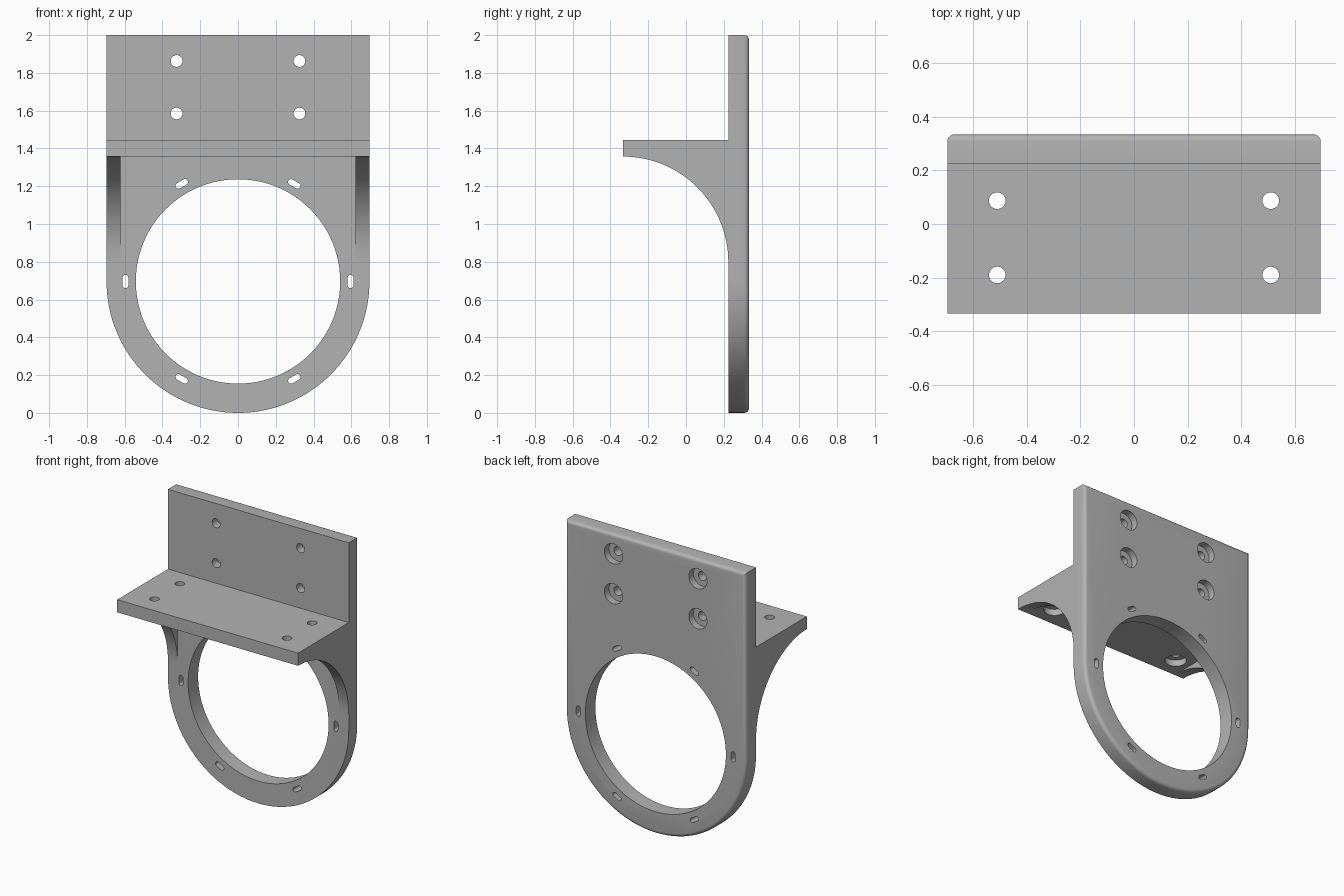
import bpy, bmesh
from math import pi, sin, cos, radians
from mathutils import Vector

cube = bpy.data.objects.get("Cube")
if cube:
    bpy.data.objects.remove(cube, do_unlink=True)

R = 0.696                      # half width and radius of the rounded base
FRONT, INNER, BACK = -0.334, 0.224, 0.334
SHELF_TOP, SHELF_BOTTOM, TOP = 1.445, 1.357, 2.0
CENTRE = Vector((0, R))

grey = bpy.data.materials.new("grey metal")
grey.use_nodes = True
colour = (0.45, 0.45, 0.45, 1)
grey.diffuse_color = colour
grey.node_tree.nodes["Principled BSDF"].inputs["Base Color"].default_value = colour


def arc(centre, radius, start, end, steps):
    return [Vector(centre) + radius * Vector((cos(a), sin(a)))
            for a in (start + (end - start) * i / steps for i in range(steps + 1))]


def circle(centre, radius, steps=32):
    return arc(centre, radius, 0, 2 * pi, steps)[:-1]


def prism(name, profiles, axis, low, high, round_back=0):
    """Extrude 2D outlines along one axis; optionally round the far rim."""
    place = {"X": lambda p, h: (h, p[0], p[1]),
             "Y": lambda p, h: (p[0], h, p[1]),
             "Z": lambda p, h: (p[0], p[1], h)}[axis]
    bm = bmesh.new()
    rims = []
    for points in profiles:
        a, b = [[bm.verts.new(place(p, h)) for p in points] for h in (low, high)]
        bm.faces.new(a)
        rims += bm.faces.new(b[::-1]).edges
        for i in range(len(a)):
            j = (i + 1) % len(a)
            bm.faces.new((a[j], a[i], b[i], b[j]))
    bmesh.ops.recalc_face_normals(bm, faces=bm.faces)
    if round_back:
        bmesh.ops.bevel(bm, geom=rims, offset=round_back, segments=5,
                        profile=0.5, affect="EDGES")
    mesh = bpy.data.meshes.new(name)
    bm.to_mesh(mesh)
    bm.free()
    mesh.materials.append(grey)
    obj = bpy.data.objects.new(name, mesh)
    bpy.context.collection.objects.link(obj)
    return obj


def combine(target, other, operation):
    """Apply a boolean and discard the helper."""
    mod = target.modifiers.new(other.name, "BOOLEAN")
    mod.object, mod.operation, mod.solver = other, operation, "EXACT"
    bpy.context.view_layer.objects.active = target
    bpy.ops.object.modifier_apply(modifier=mod.name)
    bpy.data.objects.remove(other, do_unlink=True)


def slot(angle):
    """Tangential rounded slot on the bolt circle."""
    out = Vector((cos(angle), sin(angle)))
    along = Vector((-out.y, out.x))
    mid = CENTRE + 0.596 * out
    return (arc(mid + 0.02 * along, 0.0155, angle, angle + pi, 10)
            + arc(mid - 0.02 * along, 0.0155, angle + pi, angle + 2 * pi, 10))


# Back plate with a round base and softened rear rim
outline = [Vector((R, TOP)), Vector((-R, TOP))] + arc(CENTRE, R, pi, 2 * pi, 64)
bracket = prism("mounting_bracket", [outline], "Y", INNER, BACK, 0.026)

# Shelf and curved side gussets, cut open between the gussets
drop = INNER - FRONT
curve = arc((FRONT, SHELF_BOTTOM - drop), drop, pi / 2, 0, 32)
inside = INNER + 0.04
side = ([Vector((inside, SHELF_TOP)), Vector((FRONT, SHELF_TOP))] + curve
        + [Vector((inside, SHELF_BOTTOM - drop))])
shelf = prism("shelf", [side], "X", -R, R)
w = 0.622
opening = [(-w, FRONT - 0.1), (w, FRONT - 0.1), (w, INNER + 0.1), (-w, INNER + 0.1)]
combine(shelf, prism("opening", [opening], "Z", 0.5, SHELF_BOTTOM), "DIFFERENCE")
combine(bracket, shelf, "UNION")

# Large ring opening and six slots
combine(bracket, prism("ring_opening", [circle(CENTRE, 0.541, 96)], "Y", 0.1, 0.5),
        "DIFFERENCE")
combine(bracket, prism("slots", [slot(radians(60 * i)) for i in range(6)], "Y", 0.1, 0.5),
        "DIFFERENCE")

# Counterbored screw holes in the plate (from behind) and shelf (from below)
plate_spots = [(x, z) for x in (-0.325, 0.325) for z in (1.585, 1.863)]
shelf_spots = [(x, y) for x in (-0.51, 0.51) for y in (-0.19, 0.087)]
for name, spots, radius, axis, low, high in (
        ("plate_holes", plate_spots, 0.031, "Y", 0.1, 0.5),
        ("plate_bores", plate_spots, 0.07, "Y", BACK - 0.05, 0.5),
        ("shelf_holes", shelf_spots, 0.031, "Z", 1.2, 1.6),
        ("shelf_bores", shelf_spots, 0.07, "Z", 1.25, SHELF_BOTTOM + 0.045)):
    combine(bracket, prism(name, [circle(s, radius) for s in spots], axis, low, high),
            "DIFFERENCE")

# Smooth curves, crisp edges
bpy.ops.object.select_all(action="DESELECT")
bracket.select_set(True)
bpy.context.view_layer.objects.active = bracket
bpy.ops.object.shade_smooth_by_angle(angle=radians(30))
